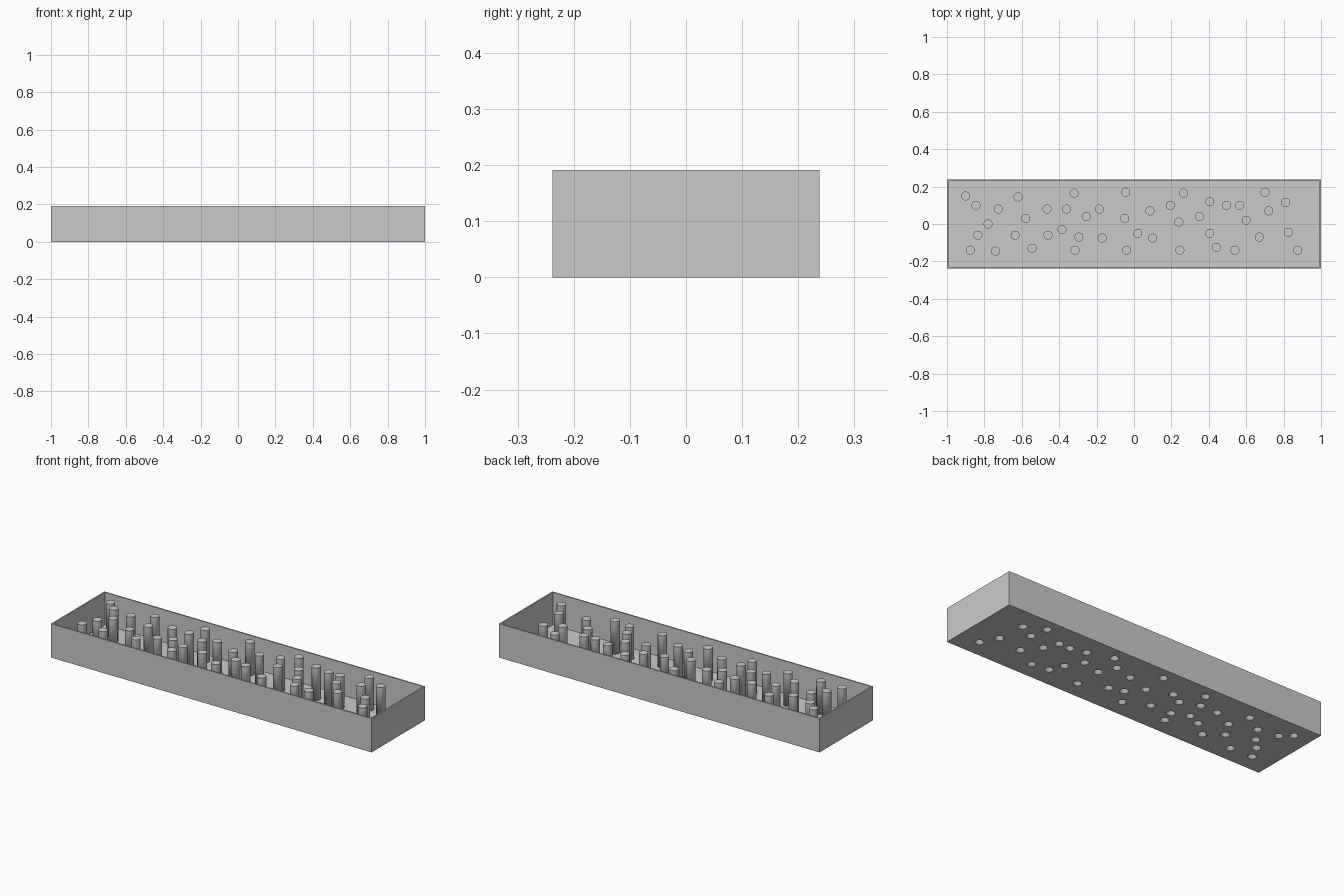
import bpy, bmesh, math
from mathutils import Matrix

if "Cube" in bpy.data.objects:
    bpy.data.objects.remove(bpy.data.objects["Cube"], do_unlink=True)

LENGTH, DEPTH, HEIGHT = 2.0, 0.476, 0.191
WALL = 0.008
PEG_R, SHELL = 0.024, 0.0015

grey = bpy.data.materials.new("plain_grey")
grey.use_nodes = True
COLOUR = (0.6, 0.6, 0.6, 1)
grey.diffuse_color = COLOUR
grey.node_tree.nodes["Principled BSDF"].inputs["Base Color"].default_value = COLOUR

# Peg centres in hundredths, grouped from the right end to the left end
PEGS = [(-90, 15), (-84.5, 10), (-78, 0), (-72.5, 8), (-83.5, -6), (-87.5, -14),
        (-74, -14.5), (-62, 14.5), (-58, 3), (-63.5, -6), (-54.5, -13), (-46.5, 8),
        (-46, -6), (-36, 8), (-32, 16.5), (-38.5, -3), (-25.5, 4), (-29.5, -7),
        (-31.5, -14), (-18.5, 8), (-17, -7.5), (-4.5, 17), (-5, 3), (2, -5),
        (-4, -14), (8.5, 7), (10, -7.5), (19.5, 10), (26.5, 16.5), (24, 1),
        (24.5, -14), (35, 4), (40.5, 12), (40.5, -5), (44, -12.5), (49.5, 10),
        (56.5, 10), (54, -14), (60, 2), (70, 17), (72, 7), (67, -7),
        (81, 11.5), (82.5, -4.5), (87.5, -14)]


def finish(bm, name):
    mesh = bpy.data.meshes.new(name)
    bm.to_mesh(mesh)
    bm.free()
    obj = bpy.data.objects.new(name, mesh)
    bpy.context.collection.objects.link(obj)
    mesh.materials.append(grey)
    return obj


def block(name, size, bottom):
    bm = bmesh.new()
    place = Matrix.Translation((0, 0, bottom + size[2] / 2)) @ Matrix.Diagonal((*size, 1))
    bmesh.ops.create_cube(bm, size=1, matrix=place)
    return finish(bm, name)


def cylinders(name, radius, bottom, top, open_bottom=False):
    bm = bmesh.new()
    for x, y in PEGS:
        place = Matrix.Translation((x / 100, y / 100, (bottom + top) / 2))
        bmesh.ops.create_cone(bm, cap_ends=True, segments=32, radius1=radius,
                              radius2=radius, depth=top - bottom, matrix=place)
    if open_bottom:
        lower = [f for f in bm.faces if f.normal.z < -0.9]
        bmesh.ops.delete(bm, geom=lower, context='FACES_ONLY')
    return finish(bm, name)


def cut(target, cutter):
    mod = target.modifiers.new(cutter.name, 'BOOLEAN')
    mod.operation = 'DIFFERENCE'
    mod.solver = 'EXACT'
    mod.object = cutter
    bpy.ops.object.select_all(action='DESELECT')
    bpy.context.view_layer.objects.active = target
    target.select_set(True)
    bpy.ops.object.modifier_apply(modifier=mod.name)
    bpy.data.objects.remove(cutter, do_unlink=True)


# Open tray with a round opening under every peg
tray = block("tray", (LENGTH, DEPTH, HEIGHT), 0)
cut(tray, block("cavity_cutter", (LENGTH - 2 * WALL, DEPTH - 2 * WALL, HEIGHT), WALL))
cut(tray, cylinders("hole_cutter", PEG_R - 0.0005, -0.05, 0.05))

# Hollow pegs, closed on top and open underneath
pegs = cylinders("hollow_pegs", PEG_R, 0.0005, HEIGHT, open_bottom=True)
shell = pegs.modifiers.new("shell", 'SOLIDIFY')
shell.thickness = SHELL
shell.offset = -1
bpy.ops.object.select_all(action='DESELECT')
bpy.context.view_layer.objects.active = pegs
pegs.select_set(True)
bpy.ops.object.shade_smooth_by_angle(angle=math.radians(40))
